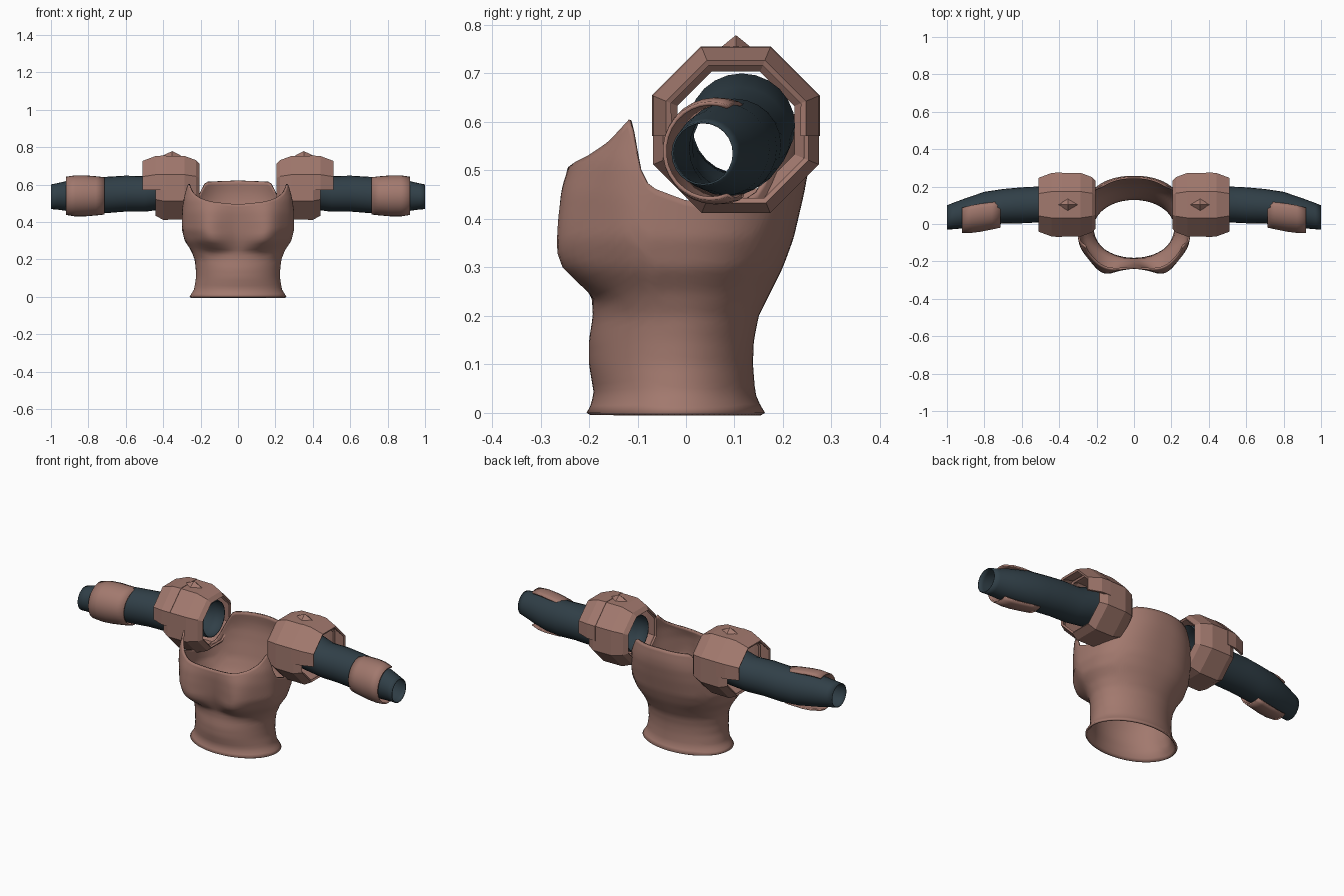
import bpy, bmesh, math

if "Cube" in bpy.data.objects:
    bpy.data.objects.remove(bpy.data.objects["Cube"])


def material(name, rgb):
    m = bpy.data.materials.new(name)
    m.diffuse_color = (*rgb, 1)
    m.use_nodes = True
    m.node_tree.nodes["Principled BSDF"].inputs["Base Color"].default_value = m.diffuse_color
    return m


CLAY = material("dusty_rose_leather", (0.36, 0.19, 0.155))
DARK = material("dark_slate_cloth", (0.030, 0.050, 0.064))


def lerp_table(table, t):
    """Interpolate rows (key, a, b, ...) and return the list of values."""
    if t <= table[0][0]:
        return list(table[0][1:])
    for lo, hi in zip(table, table[1:]):
        if t <= hi[0]:
            f = (t - lo[0]) / (hi[0] - lo[0])
            return [p + (q - p) * f for p, q in zip(lo[1:], hi[1:])]
    return list(table[-1][1:])


def skin(name, rings, mat, closed=True, thick=0.0, smooth=True, mirror=False):
    """Join a list of equally long point rings into a shell."""
    bm = bmesh.new()
    rows = [[bm.verts.new(p) for p in ring] for ring in rings]
    n = len(rows[0])
    for a, b in zip(rows, rows[1:]):
        for i in range(n if closed else n - 1):
            j = (i + 1) % n
            bm.faces.new((a[i], a[j], b[j], b[i]))
    return finish(name, bm, mat, thick, smooth, mirror)


def finish(name, bm, mat, thick=0.0, smooth=True, mirror=False):
    me = bpy.data.meshes.new(name)
    bm.to_mesh(me)
    bm.free()
    me.materials.append(mat)
    ob = bpy.data.objects.new(name, me)
    bpy.context.collection.objects.link(ob)
    bpy.context.view_layer.objects.active = ob
    ob.select_set(True)
    if smooth:
        bpy.ops.object.shade_smooth_by_angle(angle=math.radians(50))
    ob.select_set(False)
    if thick:
        s = ob.modifiers.new("thickness", 'SOLIDIFY')
        s.thickness = thick
        s.offset = -1
    if mirror:
        m = ob.modifiers.new("mirror", 'MIRROR')
        m.use_mirror_merge = False
    return ob


# Torso: height, half width, front y, back y, middle y, squareness power
BODY = [(0.00, 0.260, -0.205, 0.163, -0.02, 1.0),
        (0.012, 0.252, -0.198, 0.155, -0.02, 1.0),
        (0.04, 0.235, -0.190, 0.143, -0.02, 1.0),
        (0.10, 0.225, -0.200, 0.138, -0.02, 1.0),
        (0.15, 0.226, -0.200, 0.140, -0.02, 1.0),
        (0.20, 0.232, -0.192, 0.150, -0.02, 0.98),
        (0.25, 0.252, -0.195, 0.175, -0.03, 0.93),
        (0.30, 0.285, -0.202, 0.200, -0.04, 0.86),
        (0.36, 0.300, -0.215, 0.222, -0.05, 0.80),
        (0.45, 0.300, -0.230, 0.243, -0.05, 0.80),
        (0.52, 0.296, -0.235, 0.256, -0.05, 0.82),
        (0.56, 0.290, -0.225, 0.258, -0.05, 0.85),
        (0.63, 0.280, -0.200, 0.250, -0.05, 0.88)]
BUST = [(0.235, 0.0), (0.265, 0.035), (0.30, 0.066), (0.33, 0.070),
        (0.40, 0.055), (0.47, 0.035), (0.53, 0.010), (0.56, 0.0)]
# Rim height by angle: neckline, strap point, armhole, back panel
RIM = [(-90, 0.495), (-65, 0.51), (-50, 0.53), (-35, 0.56), (-22, 0.605),
       (-16, 0.57), (-8, 0.48), (5, 0.44), (25, 0.42), (40, 0.46),
       (50, 0.57), (55, 0.615), (90, 0.622)]


def body_point(deg, v):
    side = deg if deg <= 90 else 180 - deg          # fold left half onto right
    z = lerp_table(RIM, side)[0] * v
    w, yf, yb, yc, p = lerp_table(BODY, z)
    c, s = math.cos(math.radians(deg)), math.sin(math.radians(deg))
    x = math.copysign(abs(c) ** p * w, c)
    if s < 0:
        y = yc + (yf - yc) * abs(s) ** p
        bump = math.exp(-((side + 63) / 22) ** 2)
        y -= lerp_table(BUST, z)[0] * bump
    else:
        y = yc + (yb - yc) * s ** p
    return (x, y, z)


ROWS, COLS = 34, 90
skin("torso_bodice",
     [[body_point(-90 + 360 * i / COLS, r / ROWS) for i in range(COLS)]
      for r in range(ROWS + 1)], CLAY, thick=0.01)

# Sleeves: x, centre y, centre z, radius y, radius z
SLEEVE = [(0.23, 0.110, 0.590, 0.100, 0.100), (0.30, 0.115, 0.592, 0.110, 0.108),
          (0.40, 0.110, 0.570, 0.105, 0.102), (0.50, 0.105, 0.550, 0.096, 0.095),
          (0.60, 0.100, 0.552, 0.096, 0.096), (0.70, 0.095, 0.545, 0.092, 0.097),
          (0.80, 0.080, 0.543, 0.092, 0.095), (0.90, 0.058, 0.540, 0.080, 0.083),
          (0.97, 0.042, 0.537, 0.070, 0.070), (1.00, 0.035, 0.535, 0.065, 0.066)]


def arm_ring(x, y, z, ry, rz, start=0, span=360, n=24, closed=True):
    steps = n if closed else n - 1
    angles = [math.radians(start + span * i / steps) for i in range(n)]
    return [(x, y + ry * math.cos(a), z + rz * math.sin(a)) for a in angles]


skin("sleeve", [arm_ring(*row) for row in SLEEVE], DARK, thick=0.004, mirror=True)

# Forearm guards: open at the back of the arm
GUARD = [(0.715, 0.082, 0.540, 0.102, 0.100), (0.76, 0.076, 0.540, 0.106, 0.105),
         (0.82, 0.068, 0.540, 0.110, 0.110), (0.87, 0.060, 0.540, 0.108, 0.110),
         (0.92, 0.050, 0.540, 0.098, 0.102)]
skin("forearm_guard",
     [arm_ring(*row, start=68, span=224, n=20, closed=False) for row in GUARD],
     CLAY, closed=False, thick=0.008, mirror=True)

# Shoulder guards: faceted octagonal shells around the arm
SY, SZ = 0.103, 0.583
K = 1 / math.cos(math.radians(22.5))


def octagon(x, r):
    return [(x, SY + r * K * math.cos(math.radians(22.5 + 45 * i)),
             SZ + r * K * math.sin(math.radians(22.5 + 45 * i))) for i in range(8)]


SHOULDER = [(0.205, 0.128), (0.225, 0.148), (0.285, 0.170), (0.40, 0.171), (0.44, 0.150)]
skin("shoulder_guard", [octagon(x, r) for x, r in SHOULDER], CLAY,
     thick=0.012, smooth=False, mirror=True)


# Outer shoulder plate: upper half only
def half_octagon(x, r):
    return [(x, SY + r, SZ - 0.012)] + octagon(x, r)[:4] + [(x, SY - r, SZ - 0.012)]


PLATE = [(0.385, 0.173), (0.44, 0.170), (0.51, 0.144)]
skin("outer_shoulder_plate", [half_octagon(x, r) for x, r in PLATE], CLAY,
     closed=False, thick=0.012, smooth=False, mirror=True)

# Diamond stud on top of each shoulder guard
bm = bmesh.new()
base = [bm.verts.new(p) for p in ((0.425, SY, 0.745), (0.355, SY + 0.042, 0.745),
                                  (0.285, SY, 0.745), (0.355, SY - 0.042, 0.745))]
tip = bm.verts.new((0.352, SY, 0.779))
for i in range(4):
    bm.faces.new((base[i], base[(i + 1) % 4], tip))
bm.faces.new(base[::-1])
finish("shoulder_stud", bm, CLAY, smooth=False, mirror=True)
